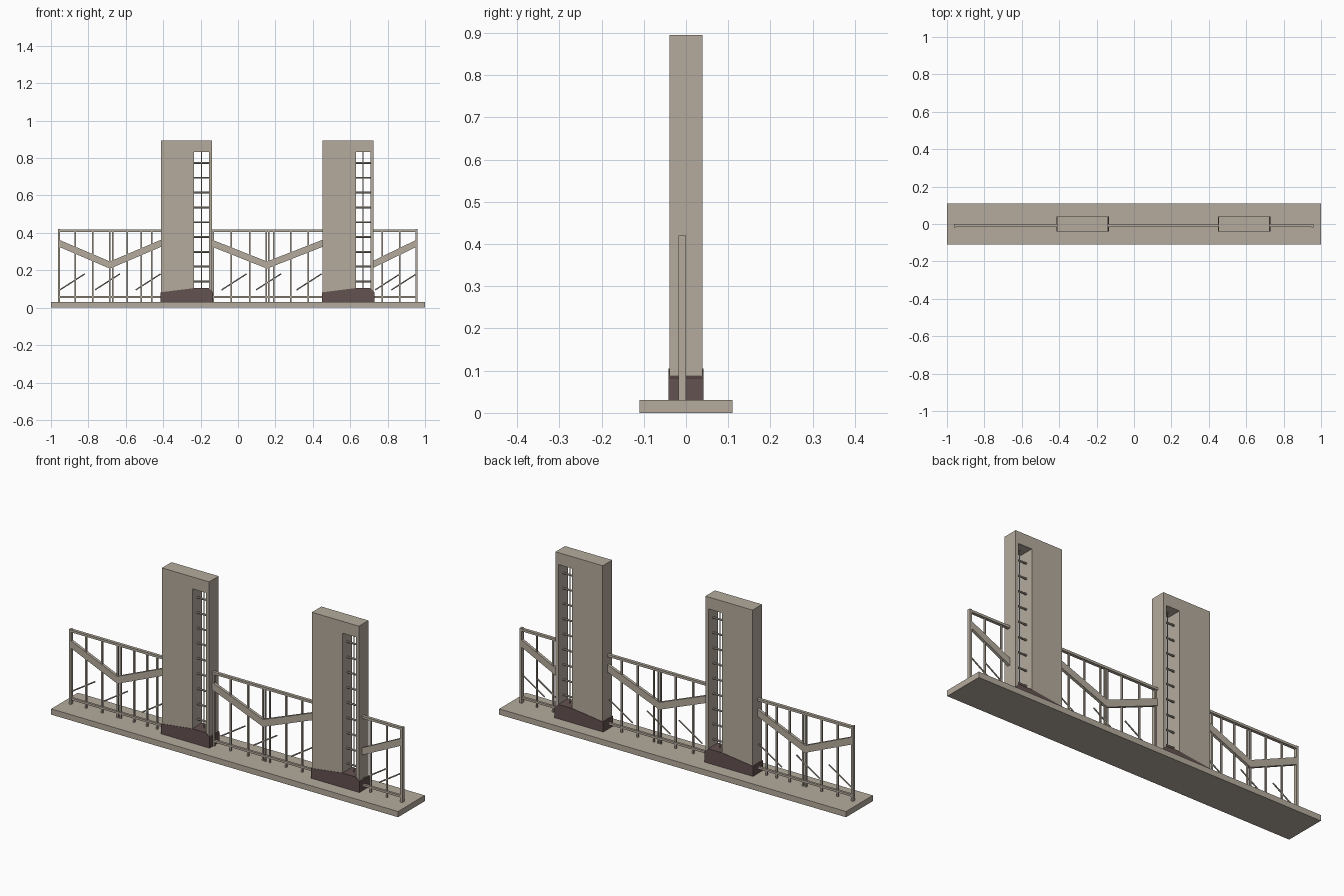
import bpy, bmesh, math
from mathutils import Vector

if "Cube" in bpy.data.objects:
    bpy.data.objects.remove(bpy.data.objects["Cube"])


def material(name, rgb):
    m = bpy.data.materials.new(name)
    m.diffuse_color = (*rgb, 1)
    m.use_nodes = True
    m.node_tree.nodes["Principled BSDF"].inputs["Base Color"].default_value = m.diffuse_color
    return m


STONE = material("warm_stone", (0.46, 0.41, 0.34))
PLINTH = material("dark_plinth", (0.127, 0.084, 0.08))


def finish(name, bm, mat):
    bmesh.ops.recalc_face_normals(bm, faces=bm.faces)
    me = bpy.data.meshes.new(name)
    bm.to_mesh(me)
    bm.free()
    me.materials.append(mat)
    ob = bpy.data.objects.new(name, me)
    bpy.context.collection.objects.link(ob)
    return ob


def add_prism(bm, profile, y0, y1):
    """Extrude an (x, z) outline from y0 to y1."""
    face = bm.faces.new([bm.verts.new((x, y0, z)) for x, z in profile])
    new = bmesh.ops.extrude_face_region(bm, geom=[face])["geom"]
    verts = [v for v in new if isinstance(v, bmesh.types.BMVert)]
    bmesh.ops.translate(bm, vec=(0, y1 - y0, 0), verts=verts)


def add_box(bm, x0, x1, y0, y1, z0, z1):
    add_prism(bm, [(x0, z0), (x1, z0), (x1, z1), (x0, z1)], y0, y1)


def add_rod(bm, a, b, r, sides=8):
    a, b = Vector(a), Vector(b)
    d = b - a
    ret = bmesh.ops.create_cone(bm, cap_ends=True, segments=sides,
                                radius1=r, radius2=r, depth=d.length)
    rot = d.to_track_quat('Z', 'Y')
    for v in ret["verts"]:
        v.co = rot @ v.co + (a + b) / 2


# Ground slab
bm = bmesh.new()
add_box(bm, -1, 1, -0.11, 0.11, 0, 0.03)
finish("base_slab", bm, STONE)

# Slotted pillars, ladder rungs and plinths
for side, x in (("left", -0.411), ("right", 0.453)):
    bm = bmesh.new()
    add_box(bm, x, x + 0.272, -0.039, 0.039, 0.03, 0.895)
    pillar = finish(side + "_pillar", bm, STONE)
    bm = bmesh.new()
    add_box(bm, x + 0.177, x + 0.255, -0.1, 0.1, 0.09, 0.833)
    cutter = finish(side + "_slot_cutter", bm, STONE)
    cutter.hide_render = True
    cutter.hide_viewport = True
    cut = pillar.modifiers.new("slot", 'BOOLEAN')
    cut.object = cutter
    cut.solver = 'EXACT'

    bm = bmesh.new()
    for i in range(9):
        z = 0.14 + i * 0.0793
        add_rod(bm, (x + 0.17, 0, z), (x + 0.26, 0, z), 0.005)
    add_rod(bm, (x + 0.216, 0, 0.085), (x + 0.216, 0, 0.836), 0.0025)
    finish(side + "_ladder", bm, STONE)

    bm = bmesh.new()
    add_prism(bm, [(x - 0.004, 0.03), (x + 0.276, 0.03), (x + 0.276, 0.083),
                   (x + 0.255, 0.105), (x + 0.177, 0.105), (x - 0.004, 0.082)],
              -0.041, 0.041)
    finish(side + "_plinth", bm, PLINTH)

# Railing sections: start, end, handrail outline, bar and brace positions
SECTIONS = [
    ("left", -0.963, -0.411, [(-0.963, 0.347), (-0.685, 0.228), (-0.405, 0.347)],
     [-0.87, -0.777, -0.687, -0.67, -0.593, -0.517, -0.46], [-0.953, -0.765, -0.547]),
    ("middle", -0.139, 0.453, [(-0.145, 0.347), (0.155, 0.228), (0.46, 0.347)],
     [-0.132, -0.037, 0.064, 0.15, 0.164, 0.19, 0.283, 0.376], [-0.088, 0.096, 0.313]),
    ("right", 0.725, 0.96, [(0.715, 0.228), (0.96, 0.347)],
     [0.77, 0.865], [0.733, 0.82]),
]
for name, x0, x1, hand, bars, braces in SECTIONS:
    bm = bmesh.new()
    add_box(bm, x0, x1, -0.016, 0, 0.406, 0.418)   # top rail
    add_box(bm, x0, x1, -0.014, -0.002, 0.052, 0.063)  # bottom rail
    finish(name + "_rails", bm, STONE)

    bm = bmesh.new()
    for x in bars:
        add_box(bm, x - 0.004, x + 0.004, -0.012, -0.004, 0.03, 0.41)
    finish(name + "_bars", bm, STONE)

    # Bent handrail band
    bm = bmesh.new()
    t = 0.019
    add_prism(bm, [(x, z - t) for x, z in hand] +
              [(x, z + t) for x, z in reversed(hand)], -0.016, -0.001)
    finish(name + "_handrail", bm, STONE)

    # Slanted braces
    bm = bmesh.new()
    for x in braces:
        add_rod(bm, (x, -0.008, 0.095), (x + 0.134, -0.008, 0.181), 0.0035)
    finish(name + "_braces", bm, STONE)

# End posts
for name, x in (("left_end_post", -0.957), ("right_end_post", 0.954)):
    bm = bmesh.new()
    add_box(bm, x - 0.006, x + 0.006, -0.018, 0, 0.03, 0.42)
    finish(name, bm, STONE)
